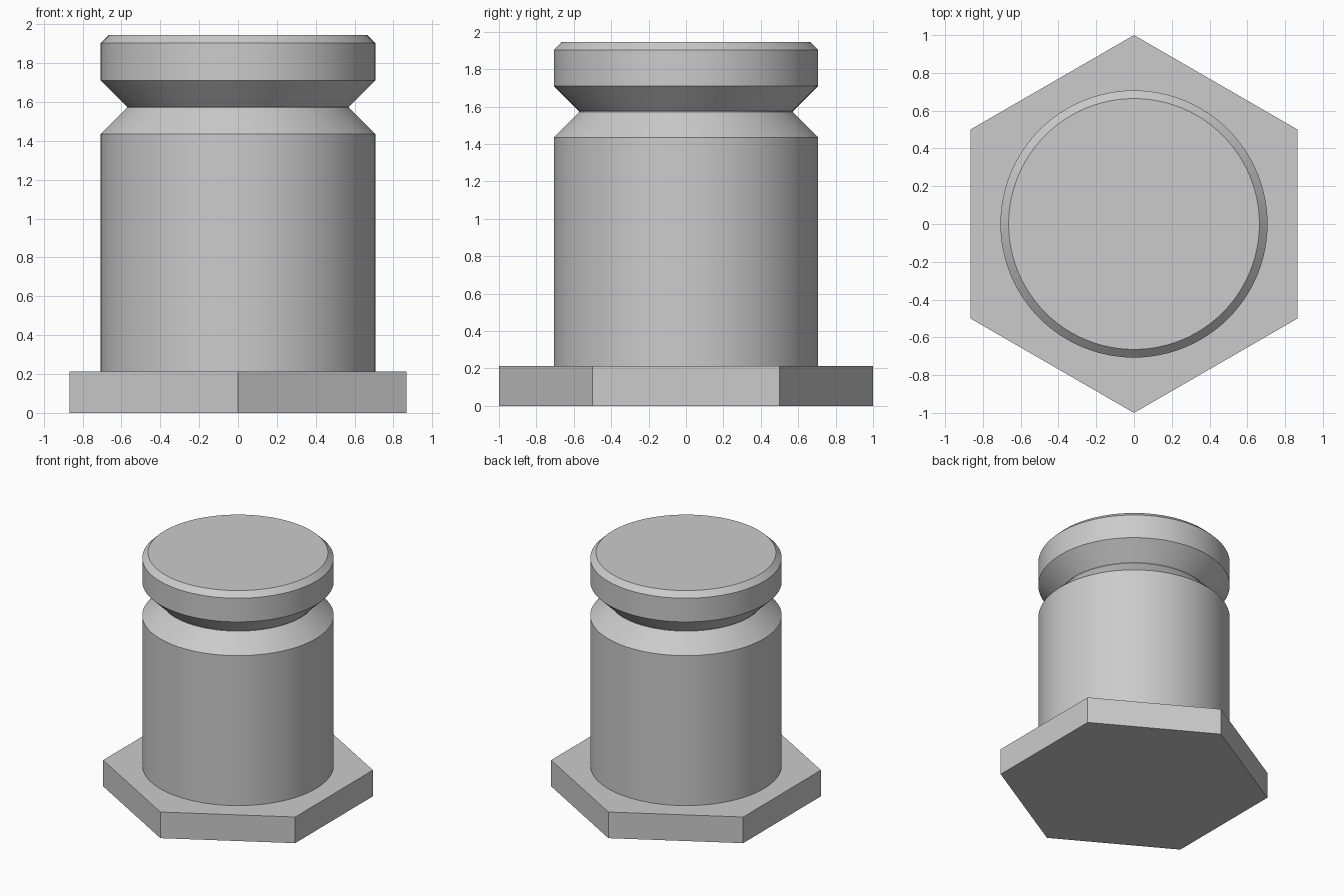
import bpy, bmesh, math

cube = bpy.data.objects.get("Cube")
if cube:
    bpy.data.objects.remove(cube, do_unlink=True)

# Single plain grey
grey = bpy.data.materials.new("plain_grey")
grey.use_nodes = True
colour = (0.6, 0.6, 0.6, 1)
grey.diffuse_color = colour
grey.node_tree.nodes["Principled BSDF"].inputs["Base Color"].default_value = colour


def turned(name, profile, sides, smooth=False):
    """Closed solid turned about z from (radius, height) points, first vertex on +y."""
    bm = bmesh.new()
    rings = []
    for r, z in profile:
        angles = [math.pi / 2 + math.tau * i / sides for i in range(sides)]
        rings.append([bm.verts.new((r * math.cos(a), r * math.sin(a), z)) for a in angles])
    for low, high in zip(rings, rings[1:]):
        for i in range(sides):
            j = (i + 1) % sides
            bm.faces.new((low[i], low[j], high[j], high[i]))
    bm.faces.new(rings[0][::-1])
    bm.faces.new(rings[-1])
    mesh = bpy.data.meshes.new(name)
    bm.to_mesh(mesh)
    bm.free()
    mesh.materials.append(grey)
    obj = bpy.data.objects.new(name, mesh)
    bpy.context.collection.objects.link(obj)
    if smooth:
        bpy.ops.object.select_all(action="DESELECT")
        obj.select_set(True)
        bpy.context.view_layer.objects.active = obj
        bpy.ops.object.shade_smooth_by_angle(angle=math.radians(30))
    return obj


# Hexagonal base flange
flange_top = 0.213
turned("hex_flange", [(1, 0), (1, flange_top)], 6)

# Round shank with V groove and chamfered head
turned("grooved_shank", [
    (0.707, flange_top),
    (0.707, 1.435),
    (0.571, 1.571),
    (0.571, 1.575),
    (0.707, 1.71),
    (0.707, 1.903),
    (0.664, 1.945),
], 96, smooth=True)
